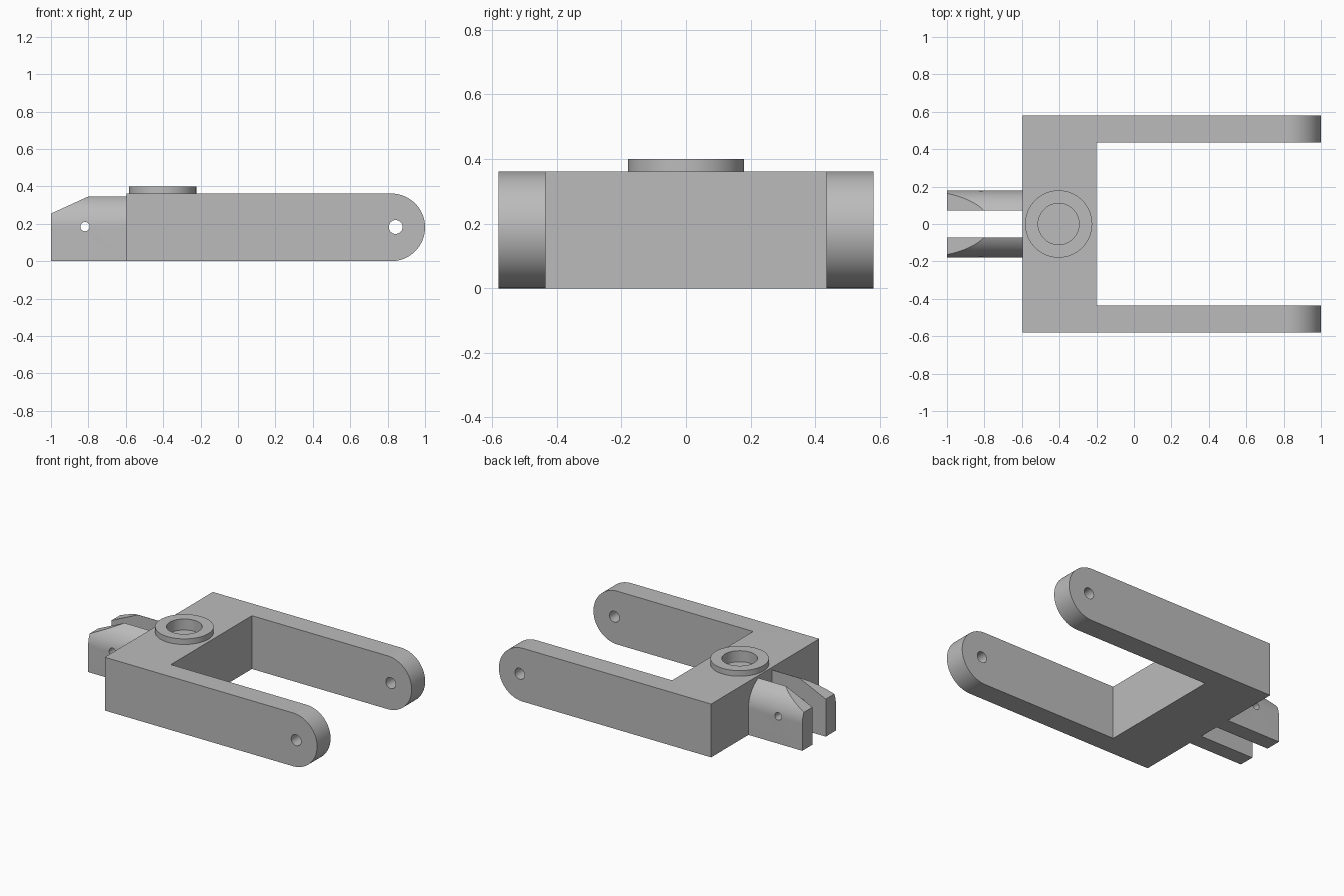
import bpy, bmesh
from math import cos, sin, pi, radians, asin
from mathutils import Vector

cube = bpy.data.objects.get("Cube")
if cube:
    bpy.data.objects.remove(cube, do_unlink=True)

grey = bpy.data.materials.new("plain grey")
grey.use_nodes = True
grey.diffuse_color = (0.5, 0.5, 0.5, 1)
grey.node_tree.nodes["Principled BSDF"].inputs["Base Color"].default_value = (0.5, 0.5, 0.5, 1)

# Maps a profile point (u, v) and a depth d to space, by extrusion axis
PLACE = {"x": lambda u, v, d: Vector((d, u, v)),
         "y": lambda u, v, d: Vector((u, d, v)),
         "z": lambda u, v, d: Vector((u, v, d))}


def arc(cu, cv, r, start, end, n):
    return [(cu + r * cos(start + (end - start) * i / n),
             cv + r * sin(start + (end - start) * i / n)) for i in range(n + 1)]


def circle(cu, cv, r, n=48):
    return arc(cu, cv, r, 0, 2 * pi, n)[:-1]


def prism(name, profile, axis, start, end):
    """Extrude a closed profile along an axis."""
    bm = bmesh.new()
    face = bm.faces.new([bm.verts.new(PLACE[axis](u, v, start)) for u, v in profile])
    extruded = bmesh.ops.extrude_face_region(bm, geom=[face])["geom"]
    shift = PLACE[axis](0, 0, end - start)
    bmesh.ops.translate(bm, vec=shift, verts=[g for g in extruded if isinstance(g, bmesh.types.BMVert)])
    bmesh.ops.recalc_face_normals(bm, faces=bm.faces)
    mesh = bpy.data.meshes.new(name)
    bm.to_mesh(mesh)
    bm.free()
    mesh.materials.append(grey)
    obj = bpy.data.objects.new(name, mesh)
    bpy.context.collection.objects.link(obj)
    return obj


def cut(obj, *cutters):
    """Subtract the cutters, bake the result and remove them."""
    for cutter in cutters:
        mod = obj.modifiers.new("cut", "BOOLEAN")
        mod.operation, mod.solver, mod.object = "DIFFERENCE", "EXACT", cutter
    graph = bpy.context.evaluated_depsgraph_get()
    baked = bpy.data.meshes.new_from_object(obj.evaluated_get(graph))
    obj.modifiers.clear()
    obj.data = baked
    for cutter in cutters:
        bpy.data.objects.remove(cutter, do_unlink=True)


def rectangle(u0, u1, v0, v1):
    return [(u0, v0), (u1, v0), (u1, v1), (u0, v1)]


H = 0.362            # body height
R = H / 2            # arm end radius
BACK = -0.595        # back face of the bridge
HUB = -0.403         # collar centre

# Fork body: rounded side profile, slot between the arms, pin holes, blind bore
side = [(BACK, H), (BACK, 0)] + arc(1 - R, R, R, -pi / 2, pi / 2, 40)
body = prism("fork_body", side, "y", -0.58, 0.58)
cut(body,
    prism("slot", rectangle(-0.2, 1.2, -0.435, 0.435), "z", -0.1, 0.5),
    prism("arm_pin_hole", circle(0.843, 0.183, 0.037), "y", -0.7, 0.7),
    prism("bore", circle(HUB, 0, 0.11), "z", 0.325, 0.5))

# Raised collar around the bore
collar = prism("collar", circle(HUB, 0, 0.18, 64), "z", H, 0.4)
cut(collar, prism("collar_bore", circle(HUB, 0, 0.11), "z", 0.3, 0.5))

# Pair of lugs: round-shouldered plates with sloped tips and a pin hole
parts = [body, collar]
INNER, OUTER, MID = 0.072, 0.18, 0.18
inner_angle = pi / 2 - asin(INNER / OUTER)
for name, s in (("left_lug", 1), ("right_lug", -1)):
    section = [(INNER, 0), (OUTER, 0)] + arc(0, MID, OUTER, 0, inner_angle, 20)
    lug = prism(name, [(s * u, v) for u, v in section], "x", -1, BACK)
    cut(lug,
        prism("slope", [(-1.1, 0.2095), (-0.7, 0.3915), (-1.1, 0.5)], "y", -0.3, 0.3),
        prism("lug_pin_hole", circle(-0.818, 0.185, 0.025), "y", -0.3, 0.3))
    parts.append(lug)

# Smooth the curved walls, keep the edges crisp
bpy.ops.object.select_all(action="DESELECT")
for obj in parts:
    obj.select_set(True)
bpy.context.view_layer.objects.active = body
bpy.ops.object.shade_smooth_by_angle(angle=radians(20))
